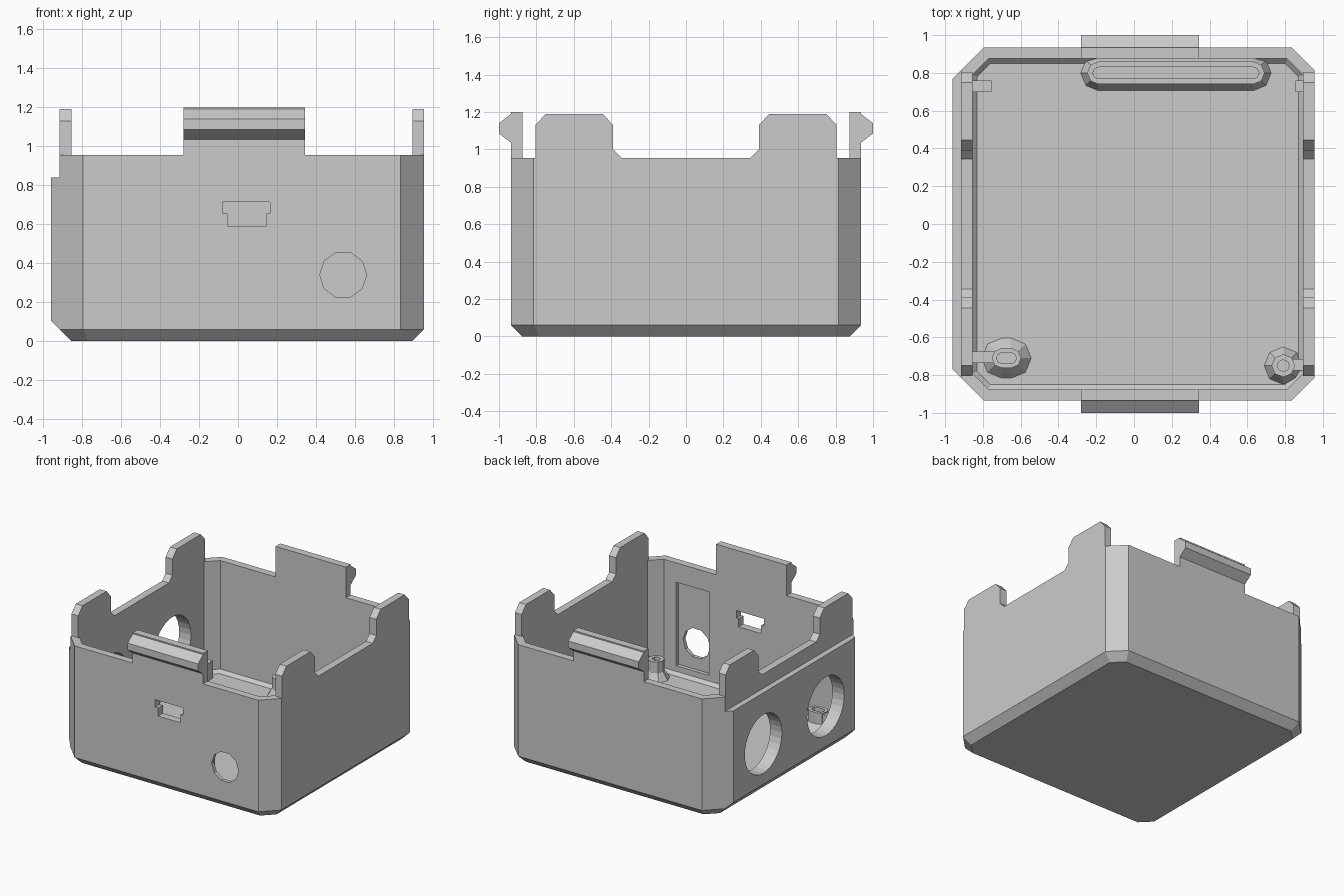
import bpy
import bmesh
import math

cube = bpy.data.objects.get("Cube")
if cube:
    bpy.data.objects.remove(cube, do_unlink=True)

grey = bpy.data.materials.new("plain grey")
grey.use_nodes = True
grey.diffuse_color = (0.6, 0.6, 0.6, 1)
grey.node_tree.nodes["Principled BSDF"].inputs["Base Color"].default_value = (0.6, 0.6, 0.6, 1)

X0, X1, Y = -0.915, 0.955, 0.935      # main body extents
WALL, RIM, CORNER = 0.06, 0.955, 0.12
SHRINK = 2 - math.sqrt(2)             # corner cut lost per unit of inset


def loft(name, rings):
    """Skin a list of equal-length point rings and cap both ends."""
    bm = bmesh.new()
    loops = [[bm.verts.new(p) for p in ring] for ring in rings]
    n = len(loops[0])
    for a, b in zip(loops, loops[1:]):
        for i in range(n):
            j = (i + 1) % n
            bm.faces.new((a[i], a[j], b[j], b[i]))
    bm.faces.new(loops[0])
    bm.faces.new(loops[-1])
    bmesh.ops.recalc_face_normals(bm, faces=bm.faces)
    mesh = bpy.data.meshes.new(name)
    bm.to_mesh(mesh)
    bm.free()
    mesh.materials.append(grey)
    obj = bpy.data.objects.new(name, mesh)
    bpy.context.collection.objects.link(obj)
    return obj


def extrude_x(name, profile, xa, xb):
    return loft(name, [[(x, y, z) for y, z in profile] for x in (xa, xb)])


def box(name, xa, xb, ya, yb, za, zb):
    return extrude_x(name, [(ya, za), (yb, za), (yb, zb), (ya, zb)], xa, xb)


def disc(cx, cz, r, n):
    return [(cx + r * math.cos(2 * math.pi * i / n),
             cz + r * math.sin(2 * math.pi * i / n)) for i in range(n)]


def cut(obj, cutter):
    cutter.hide_render = True
    mod = obj.modifiers.new("cut", "BOOLEAN")
    mod.operation = "DIFFERENCE"
    mod.solver = "EXACT"
    mod.object = cutter
    bpy.context.view_layer.objects.active = obj
    bpy.ops.object.modifier_apply(modifier=mod.name)


def plan(inset, z):
    """Rectangle with cut corners, inset evenly."""
    a, b, h, c = X0 + inset, X1 - inset, Y - inset, CORNER - inset * SHRINK
    return [(a + c, -h, z), (b - c, -h, z), (b, -h + c, z), (b, h - c, z),
            (b - c, h, z), (a + c, h, z), (a, h - c, z), (a, -h + c, z)]


# Open tray with chamfered outer and inner floor edges
body = loft("body_shell", [plan(WALL, 0), plan(0, WALL), plan(0, RIM),
                           plan(WALL, RIM), plan(WALL, 0.085), plan(0.085, WALL)])

# Thickened right-hand wall with a ledge along its top
side = loft("side_thickening", [
    [(x, -h, z), (x, h, z), (x, h, 0.84), (x, -h, 0.84)]
    for x, h, z in ((-0.89, 0.8, 0.08), (X0, 0.815, 0.06), (-0.96, 0.77, 0.105))])

# Large round openings in the thickened wall
for y in (0.39, -0.4):
    port = extrude_x("port_cutter", disc(y, 0.43, 0.235, 32), -1.1, -0.7)
    cut(body, port)
    cut(side, port)
    bpy.data.objects.remove(port, do_unlink=True)

# Front openings: stepped socket slot, round hole and shallow inner recess
front_cutters = [
    box("panel_cutter", 0.41, 0.7, -0.905, -0.8, 0.13, 0.8),
    box("slot_cutter", -0.08, 0.165, -1.1, -0.8, 0.655, 0.715),
    box("slot_cutter", -0.055, 0.145, -1.1, -0.8, 0.59, 0.67),
    loft("hole_cutter", [[(x, y, z) for x, z in disc(0.54, 0.34, 0.12, 10)]
                         for y in (-1.1, -0.8)]),
]
for cutter in front_cutters:
    cut(body, cutter)
    bpy.data.objects.remove(cutter, do_unlink=True)

# Snap clips and side tabs, mirrored front to back
clip = [(0.875, RIM), (0.935, RIM), (0.935, 1.035), (1, 1.085),
        (1, 1.14), (0.935, 1.19), (0.935, 1.2), (0.875, 1.2)]
tab = [(0.345, RIM), (0.805, RIM), (0.805, 1.13), (0.75, 1.19),
       (0.445, 1.19), (0.39, 1.13), (0.39, 1)]
for end, s in (("front", -1), ("back", 1)):
    extrude_x(end + "_clip", [(s * y, z) for y, z in clip], -0.28, 0.345)
    for name, x in (("right", X0), ("left", X1 - WALL)):
        extrude_x(f"{end}_{name}_tab", [(s * y, z) for y, z in tab], x, x + WALL)


def boss(name, cx, cy, half, base, ring, hole):
    """Rounded-slot post with a flared foot and a recess in its top."""
    def oval(r, z):
        pts = []
        for i in range(10):
            end = 1 if i < 5 else -1
            a = -math.pi / 2 + math.pi * (i if i < 5 else i - 1) / 4
            if i >= 5:
                a = math.pi / 2 + math.pi * (i - 5) / 4
            pts.append((cx + end * half + r * math.cos(a), cy + r * math.sin(a), z))
        return pts
    loft(name, [oval(base, 0.05), oval(ring, 0.12), oval(ring, 0.21),
                oval(hole, 0.21), oval(hole, 0.08)])


boss("front_right_post", -0.675, -0.71, 0.025, 0.115, 0.053, 0.028)
boss("front_left_post", 0.79, -0.75, 0.002, 0.105, 0.06, 0.03)
boss("back_long_post", 0.222, 0.8, 0.41, 0.1, 0.06, 0.03)

# Small support ribs on the side walls
for name, xa, xb, y in (("front_right", -0.87, -0.74, -0.705), ("back_right", -0.87, -0.755, 0.73),
                        ("front_left", 0.84, 0.91, -0.745), ("back_left", 0.855, 0.91, 0.73)):
    box(name + "_rib", xa, xb, y - 0.03, y + 0.03, 0.05, 0.2)
